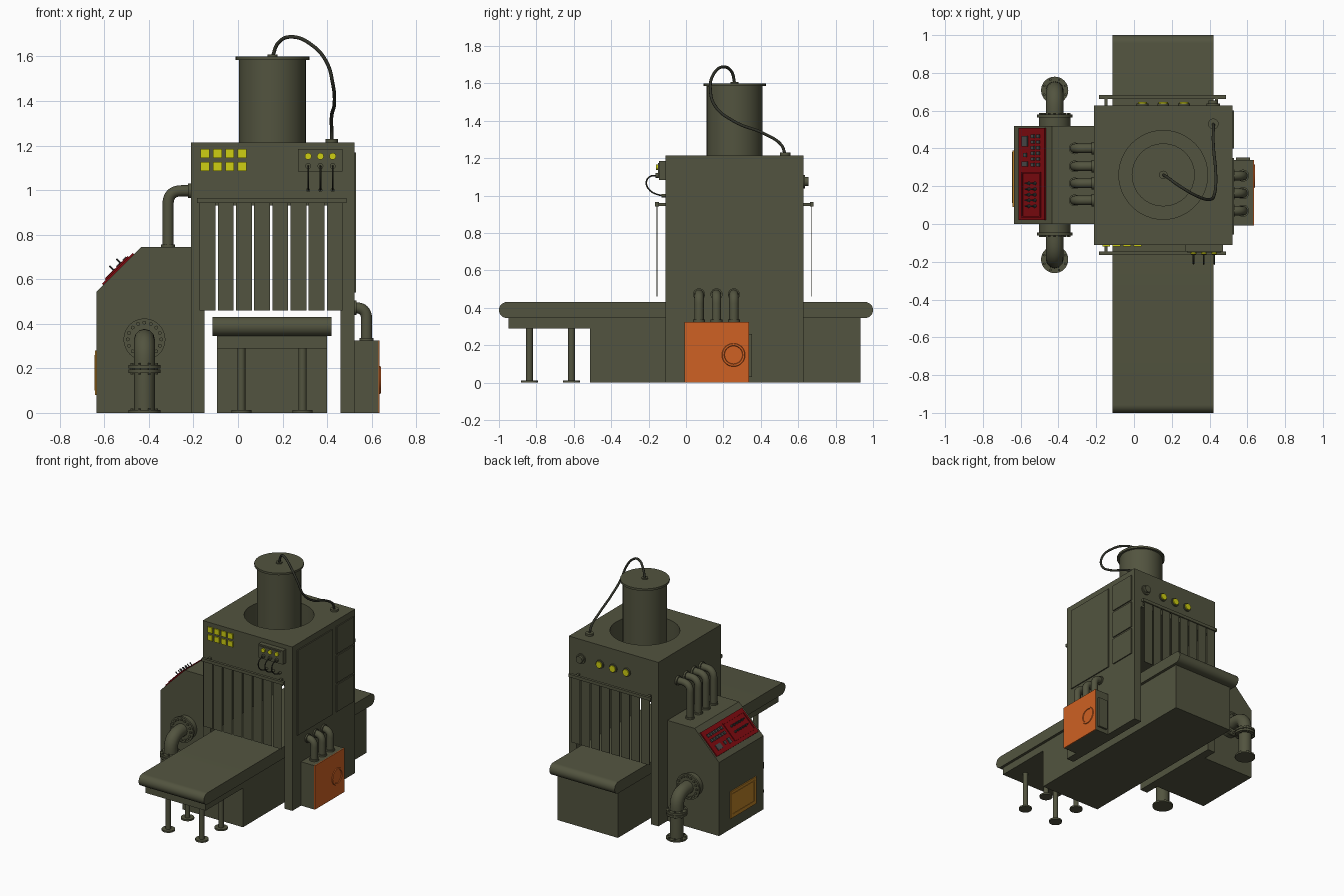
import bpy, bmesh, math
from mathutils import Vector, Matrix

if "Cube" in bpy.data.objects:
    bpy.data.objects.remove(bpy.data.objects["Cube"])
scene = bpy.context.scene.collection
parts = []


def material(name, r, g, b):
    m = bpy.data.materials.new(name)
    m.use_nodes = True
    m.diffuse_color = (r, g, b, 1)
    node = next(n for n in m.node_tree.nodes if n.type == "BSDF_PRINCIPLED")
    node.inputs["Base Color"].default_value = (r, g, b, 1)
    return m


OLIVE = material("olive_paint", .085, .088, .05)
RUBBER = material("dark_rubber", .03, .032, .022)
ORANGE = material("orange_paint", .62, .12, .017)
AMBER = material("amber_hatch", .5, .22, .02)
YELLOW = material("yellow_lamp", .62, .62, .006)
RED = material("red_panel", .22, .003, .005)
GREY = material("grey_button", .07, .07, .07)


def add(name, mesh, mat):
    ob = bpy.data.objects.new(name, mesh)
    mesh.materials.clear()
    mesh.materials.append(mat)
    scene.objects.link(ob)
    parts.append(ob)
    return ob


def from_bmesh(name, bm, mat):
    bmesh.ops.recalc_face_normals(bm, faces=bm.faces)
    mesh = bpy.data.meshes.new(name)
    bm.to_mesh(mesh)
    bm.free()
    return add(name, mesh, mat)


def box(name, x, y, z, mat=OLIVE):
    """Box from (low, high) pairs."""
    bm = bmesh.new()
    bmesh.ops.create_cube(bm, size=1)
    for v in bm.verts:
        v.co = [(a + b) / 2 + c * (b - a) for (a, b), c in zip((x, y, z), v.co)]
    return from_bmesh(name, bm, mat)


def rod(name, start, end, r, mat=OLIVE, sides=24):
    """Cylinder between two points."""
    a, b = Vector(start), Vector(end)
    turn = (b - a).to_track_quat("Z", "Y").to_matrix().to_4x4()
    bm = bmesh.new()
    bmesh.ops.create_cone(bm, cap_ends=True, segments=sides, radius1=r, radius2=r,
                          depth=(b - a).length, matrix=Matrix.Translation((a + b) / 2) @ turn)
    return from_bmesh(name, bm, mat)


def extrude(name, profile, axis, low, high, mat=OLIVE):
    """Profile in the two other axes, pushed along the given axis."""
    bm = bmesh.new()
    ends = []
    for d in (low, high):
        ends.append([bm.verts.new([p[0], d, p[1]] if axis == "y" else [d, p[0], p[1]])
                     for p in profile])
        bm.faces.new(ends[-1])
    for i in range(len(profile)):
        bm.faces.new((ends[0][i - 1], ends[0][i], ends[1][i], ends[1][i - 1]))
    return from_bmesh(name, bm, mat)


def tube(name, pts, r, bend=0, mat=OLIVE, smooth=False):
    """Round tube along points, with corners rounded by bend, or one smooth spline."""
    pts = [Vector(p) for p in pts]
    path = [pts[0]]
    for a, p, b in zip(pts, pts[1:], pts[2:]):
        s, e = p + (a - p).normalized() * bend, p + (b - p).normalized() * bend
        path += [s * (1 - t) ** 2 + p * 2 * t * (1 - t) + e * t * t
                 for t in [i / 8 for i in range(9)]] if bend else [p]
    path.append(pts[-1])
    cu = bpy.data.curves.new(name, "CURVE")
    cu.dimensions = "3D"
    cu.bevel_depth, cu.bevel_resolution, cu.use_fill_caps = r, 4, True
    if smooth:
        sp = cu.splines.new("BEZIER")
        sp.bezier_points.add(len(path) - 1)
        for q, p in zip(sp.bezier_points, path):
            q.co, q.handle_left_type, q.handle_right_type = p, "AUTO", "AUTO"
    else:
        sp = cu.splines.new("POLY")
        sp.points.add(len(path) - 1)
        for q, p in zip(sp.points, path):
            q.co = (*p, 1)
    tmp = bpy.data.objects.new(name, cu)
    scene.objects.link(tmp)
    mesh = bpy.data.meshes.new_from_object(tmp.evaluated_get(bpy.context.evaluated_depsgraph_get()))
    bpy.data.objects.remove(tmp)
    return add(name, mesh, mat)


# Main housing, hollowed by a conveyor tunnel and a round well in the roof
CX, CY = .155, .26
housing = box("housing", (-.212, .522), (-.11, .627), (0, 1.215))
cutters = [box("tunnel_cutter", (-.15, .46), (-.3, .8), (-.1, .93)),
           rod("well_cutter", (CX, CY, 1.0), (CX, CY, 1.4), .235, sides=48)]
for c in cutters:
    c.hide_render = True
    mod = housing.modifiers.new("cut", "BOOLEAN")
    mod.object, mod.solver = c, "EXACT"
solid = bpy.data.meshes.new_from_object(
    housing.evaluated_get(bpy.context.evaluated_depsgraph_get()))
housing.modifiers.clear()
housing.data = solid
for c in cutters:
    parts.remove(c)
    bpy.data.objects.remove(c)

# Side access panels
box("large_side_panel", (.52, .53), (-.055, .35), (.54, 1.17))
for i in range(3):
    box("small_side_panel", (.52, .53), (.4, .6), (.54 + i * .215, .74 + i * .215))

# Chimney with its cable
rod("chimney", (CX, CY, 1.0), (CX, CY, 1.59), .15, sides=32)
rod("chimney_lid", (CX, CY, 1.585), (CX, CY, 1.6), .167, sides=32)
rod("cable_gland", (CX, CY, 1.6), (CX, CY, 1.608), .022)
rod("cable_socket", (.42, .53, 1.21), (.42, .53, 1.23), .028)
tube("chimney_cable", [(.155, .26, 1.6), (.18, .245, 1.66), (.235, .205, 1.688), (.34, .145, 1.645),
                       (.4, .13, 1.57), (.425, .155, 1.48), (.433, .26, 1.395), (.42, .42, 1.33),
                       (.42, .51, 1.27), (.42, .53, 1.22)], .008, mat=RUBBER, smooth=True)

# Conveyor belt, base and legs
R, Z = .043, .388
belt = [(s * (.957 + R * math.sin(a)), Z + s * R * math.cos(a))
        for s in (1, -1) for a in [math.pi * i / 12 for i in range(13)]]
extrude("conveyor_belt", belt, "x", -.115, .42)
box("table_frame", (-.095, .4), (-.95, -.5), (.29, .36))
box("conveyor_base", (-.095, .4), (-.513, .933), (0, .36))
for x in (.015, .29):
    for y in (-.837, -.612):
        rod("table_leg", (x, y, 0), (x, y, .3), .018)
        rod("table_foot", (x, y, 0), (x, y, .012), .045)

# Strip curtains at both ends of the tunnel
for wall, out in ((-.11, -1), (.627, 1)):
    y = wall + out * .045
    box("curtain_rail", (-.185, .487), (y - .01, y + .01), (.942, .965))
    for x in (-.155, .43):
        box("rail_bracket", (x, x + .015), sorted((wall, y)), (.945, .96))
    for i in range(8):
        x = -.172 + i * .0815
        box("curtain_strip", (x, x + .071), (y - .002, y + .002), (.46, .945))

# Front indicator lamps
for i in range(4):
    for z in (1.086, 1.144):
        x = -.168 + i * .0555
        box("indicator_lamp", (x, x + .04), (-.119, -.11), (z, z + .04), YELLOW)

# Front switch box with hanging leads
box("switch_box", (.27, .47), (-.145, -.11), (1.083, 1.185))
box("switch_box_face", (.28, .46), (-.15, -.145), (1.093, 1.175))
for x in (.315, .37, .425):
    rod("switch_lamp", (x, -.15, 1.152), (x, -.16, 1.152), .015, YELLOW)
    rod("switch_socket", (x, -.15, 1.108), (x, -.162, 1.108), .013)
    tube("switch_lead", [(x, -.155, 1.108), (x, -.195, 1.1), (x, -.212, 1.07), (x, -.195, 1.03),
                         (x, -.15, 1.005), (x, -.11, 1.0)], .004, mat=RUBBER, smooth=True)
    rod("lead_plug", (x, -.11, 1.0), (x, -.13, 1.0), .009)

# Rear lamps and knob
for x in (.045, .155, .265):
    rod("rear_lamp_rim", (x, .627, 1.075), (x, .637, 1.075), .031)
    rod("rear_lamp", (x, .637, 1.075), (x, .645, 1.075), .024, YELLOW)
rod("rear_knob_base", (.42, .627, 1.075), (.42, .637, 1.075), .036)
rod("rear_knob", (.42, .637, 1.075), (.42, .655, 1.075), .025)

# Control cabinet
extrude("control_cabinet", [(-.635, 0), (-.635, .545), (-.435, .745), (-.2, .745), (-.2, 0)], "y", 0, .52)
box("hatch_frame", (-.642, -.635), (.09, .39), (.08, .28), AMBER)
for x, low, high in ((.1, .11, .12), (.36, .37, .38)):
    box("hatch_trim", (-.645, -.64), (low, high), (.1, .26), AMBER)
for z in (.1, .25):
    box("hatch_trim", (-.645, -.64), (.11, .38), (z, z + .01), AMBER)


def on_slope(ob):
    ob.data.transform(Matrix.Translation((-.535, 0, .645)) @ Matrix.Rotation(-math.pi / 4, 4, "Y"))


# Sloped control panel: local x runs up the slope, z points out of it
on_slope(box("control_panel", (-.1, .096), (.02, .507), (-.01, .008), RED))
for x in (-.075, .062):
    on_slope(box("panel_trim", (x, x + .008), (.035, .275), (.008, .014), RED))
for y in (.035, .267):
    on_slope(box("panel_trim", (-.075, .07), (y, y + .008), (.008, .014), RED))
on_slope(box("panel_display", (-.07, -.03), (.41, .465), (.008, .014), GREY))
on_slope(box("panel_button", (-.06, -.035), (.355, .375), (.008, .016), GREY))
on_slope(box("panel_button", (-.07, -.03), (.305, .33), (.008, .016), GREY))
for x in (0, .04):
    for i in range(6):
        y = .305 + i * .03
        on_slope(box("panel_key", (x, x + .022), (y, y + .018), (.008, .018), GREY))
for x in (-.02, .025):
    for i in range(5):
        y = .095 + i * .03
        on_slope(rod("toggle_base", (x, y, .008), (x, y, .016), .009, GREY, 12))
        on_slope(rod("toggle", (x, y, .01), (x, y, .04), .004, GREY, 8))

# Four pipes from the cabinet roof into the housing
for y in (.125, .215, .305, .4):
    tube("roof_pipe", [(-.314, y, .74), (-.314, y, .997), (-.21, y, .997)], .025, .06)
    rod("roof_pipe_collar", (-.314, y, .745), (-.314, y, .757), .031)
    rod("roof_pipe_collar", (-.225, y, .997), (-.21, y, .997), .033)

# Large bolted drain pipes, mirrored front and back
for side in (-1, 1):
    def at(x, d, z):
        return (-.42 + x, .26 + side * (.26 + d), z)
    rod("wall_flange", at(0, 0, .33), at(0, .045, .33), .083, sides=32)
    rod("wall_flange_rim", at(0, .045, .33), at(0, .06, .33), .094, sides=32)
    tube("drain_pipe", [at(0, .04, .33), at(0, .188, .33), at(0, .188, 0)], .047, .1)
    for low, high in ((0, .012), (.18, .195), (.2, .215)):
        rod("pipe_flange", at(0, .188, low), at(0, .188, high), .072, sides=32)
    for i in range(16):
        c, s = math.cos(i * math.pi / 8), math.sin(i * math.pi / 8)
        rod("wall_bolt", at(.075 * c, .06, .33 + .075 * s), at(.075 * c, .068, .33 + .075 * s), .009, sides=6)
        if i % 2:
            x, d = .06 * c, .188 + .06 * s
            rod("flange_bolt", at(x, d, .172), at(x, d, .223), .007, sides=6)
            rod("foot_bolt", at(x, d, .012), at(x, d, .02), .007, sides=6)

# Side unit with orange outer face, gauge ring and pipes
box("side_unit", (.52, .63), (-.007, .338), (0, .325))
box("side_unit_face", (.63, .636), (-.007, .338), (0, .325), ORANGE)
box("side_unit_hatch", (.54, .615), (.338, .353), (.03, .26))
bm = bmesh.new()
rings = [[bm.verts.new((x, .254 + r * math.cos(i * math.pi / 16), .148 + r * math.sin(i * math.pi / 16)))
          for i in range(32)] for x, r in ((.635, .063), (.641, .06), (.641, .05), (.635, .047))]
for a, b in zip(rings, rings[1:]):
    for i in range(32):
        bm.faces.new((a[i - 1], a[i], b[i], b[i - 1]))
from_bmesh("gauge_ring", bm, ORANGE)
for y in (.07, .163, .256):
    tube("side_pipe", [(.51, y, .472), (.577, y, .472), (.577, y, .32)], .025, .05)
    rod("side_pipe_collar", (.577, y, .325), (.577, y, .337), .032)
    rod("side_pipe_collar", (.52, y, .472), (.532, y, .472), .032)

# Smooth round parts, keeping sharp edges
bpy.ops.object.select_all(action="DESELECT")
for ob in parts:
    ob.select_set(True)
bpy.context.view_layer.objects.active = housing
bpy.ops.object.shade_smooth_by_angle(angle=math.radians(35))
